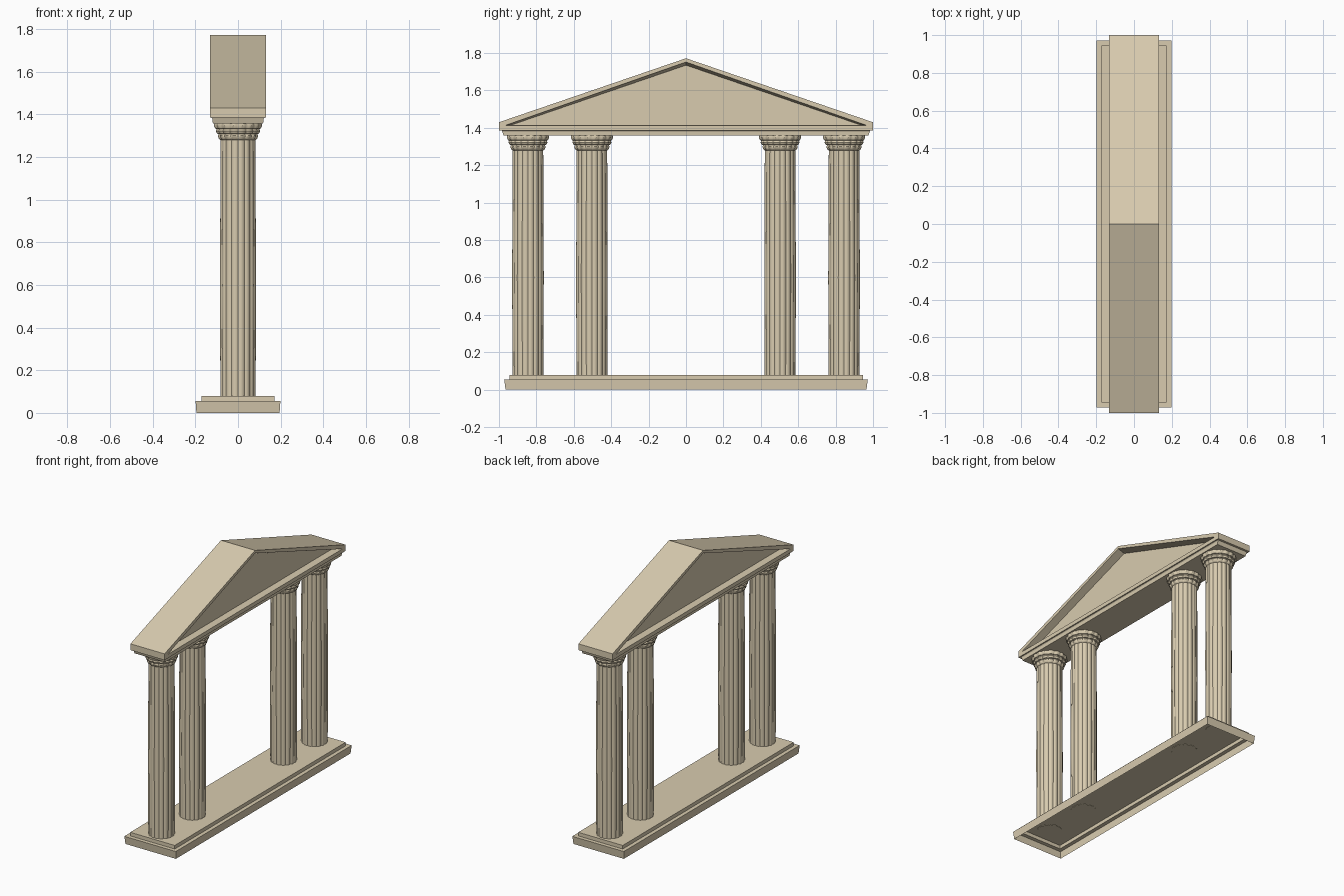
import bpy, bmesh, math

cube = bpy.data.objects.get("Cube")
if cube:
    bpy.data.objects.remove(cube, do_unlink=True)

stone = bpy.data.materials.new("warm_sandstone")
STONE = (0.69, 0.60, 0.43, 1)
stone.diffuse_color = STONE
stone.use_nodes = True
bsdf = stone.node_tree.nodes["Principled BSDF"]
bsdf.inputs["Base Color"].default_value = STONE
bsdf.inputs["Roughness"].default_value = 0.8


def finish(bm, name, smooth=None, recalc=True):
    """Turn a bmesh into a stone object, optionally smooth below an angle."""
    if recalc:
        bmesh.ops.recalc_face_normals(bm, faces=bm.faces)
    mesh = bpy.data.meshes.new(name)
    bm.to_mesh(mesh)
    bm.free()
    mesh.materials.append(stone)
    obj = bpy.data.objects.new(name, mesh)
    bpy.context.collection.objects.link(obj)
    if smooth:
        bpy.ops.object.select_all(action="DESELECT")
        obj.select_set(True)
        bpy.context.view_layer.objects.active = obj
        bpy.ops.object.shade_smooth_by_angle(angle=math.radians(smooth))
    return obj


def loft(name, rings, cap_bottom=True, cap_top=True, smooth=None, recalc=True):
    """Skin a stack of closed rings of points."""
    bm = bmesh.new()
    loops = [[bm.verts.new(p) for p in ring] for ring in rings]
    n = len(loops[0])
    for low, high in zip(loops, loops[1:]):
        for i in range(n):
            j = (i + 1) % n
            bm.faces.new((low[i], low[j], high[j], high[i]))
    if cap_bottom:
        bm.faces.new(loops[0][::-1])
    if cap_top:
        bm.faces.new(loops[-1])
    return finish(bm, name, smooth, recalc)


def rectangle(x, y, z):
    return [(-x, -y, z), (x, -y, z), (x, y, z), (-x, y, z)]


def scalloped(cy, z, r, depth, lobes, steps=6):
    """Ring whose edge bulges outwards between narrow grooves."""
    ring = []
    for i in range(lobes * steps):
        a = 2 * math.pi * i / (lobes * steps)
        rad = r - depth * (1 - abs(math.sin(a * lobes / 2)))
        ring.append((rad * math.cos(a), cy + rad * math.sin(a), z))
    return ring


# Stepped plinth, hollow underneath
loft("plinth", [rectangle(0.195, 0.965, 0), rectangle(0.199, 0.972, 0.055),
                rectangle(0.172, 0.945, 0.055), rectangle(0.172, 0.945, 0.08)],
     cap_bottom=False, recalc=False)

# Four fluted columns with tiered capitals
CAPITAL = [(1.28, 0.084), (1.286, 0.092), (1.3, 0.096), (1.308, 0.092),
           (1.31, 0.1), (1.322, 0.106), (1.332, 0.102),
           (1.334, 0.108), (1.348, 0.115), (1.36, 0.112)]
for side, sign in (("front", -1), ("back", 1)):
    for place, y in (("outer", 0.845), ("inner", 0.503)):
        cy = sign * y
        shaft = [(0.078, 0.084), (0.6, 0.086), (1.29, 0.083)]
        loft(f"{side}_{place}_shaft",
             [scalloped(cy, z, r, 0.005, 16) for z, r in shaft], smooth=40)
        loft(f"{side}_{place}_capital",
             [scalloped(cy, z, r, 0.006, 16) for z, r in CAPITAL], smooth=40)

# Beam resting on the capitals
loft("beam", [rectangle(0.118, 0.975, 1.358), rectangle(0.12, 0.982, 1.38),
              rectangle(0.126, 0.985, 1.388)])

# Gabled pediment with a sunken triangular panel on each broad side
bm = bmesh.new()
HALF, DEPTH = 0.132, 0.05
outer = [(-1, 1.386), (0, 1.386), (1, 1.386), (1, 1.43), (0, 1.772), (-1, 1.43)]
inner = [(-0.965, 1.413), (0, 1.413), (0.965, 1.413), (0.965, 1.4135),
         (0, 1.752), (-0.965, 1.4135)]
panel = [(-0.93, 1.416), (0, 1.416), (0.93, 1.416), (0.93, 1.4165),
         (0, 1.735), (-0.93, 1.4165)]
edges = []
for s in (-1, 1):
    rim, lip, back = ([bm.verts.new((s * x, y, z)) for y, z in pts]
                      for x, pts in ((HALF, outer), (HALF, inner), (HALF - DEPTH, panel)))
    for a, b in ((rim, lip), (lip, back)):
        for i in range(6):
            j = (i + 1) % 6
            bm.faces.new((a[i], a[j], b[j], b[i]))
    bm.faces.new((back[0], back[1], back[4], back[5]))
    bm.faces.new((back[1], back[2], back[3], back[4]))
    edges.append(rim)
for i in range(6):
    j = (i + 1) % 6
    bm.faces.new((edges[0][i], edges[0][j], edges[1][j], edges[1][i]))
finish(bm, "pediment")
